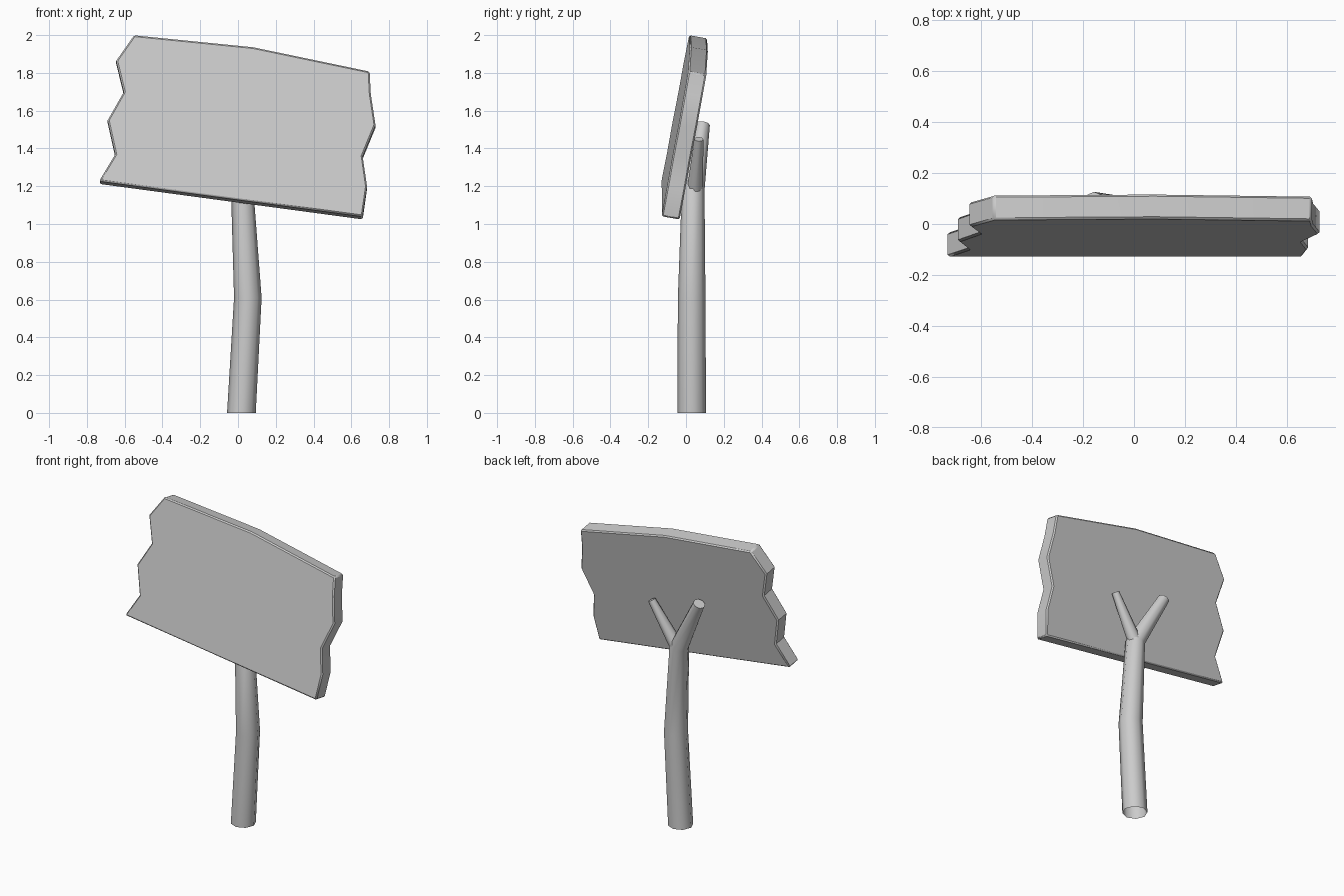
import bpy, bmesh, math
from mathutils import Vector

if "Cube" in bpy.data.objects:
    bpy.data.objects.remove(bpy.data.objects["Cube"])


def finish(bm, name, angle):
    bmesh.ops.recalc_face_normals(bm, faces=bm.faces[:])
    me = bpy.data.meshes.new(name)
    bm.to_mesh(me)
    bm.free()
    ob = bpy.data.objects.new(name, me)
    bpy.context.collection.objects.link(ob)
    bpy.ops.object.select_all(action='DESELECT')
    ob.select_set(True)
    bpy.context.view_layer.objects.active = ob
    bpy.ops.object.shade_smooth_by_angle(angle=math.radians(angle))
    return ob


def tube(name, rings, sides=8, cap_bottom=False):
    """Tapered log through rings of (centre, radius, ring normal)."""
    bm = bmesh.new()
    loops = []
    for c, r, n in rings:
        q = Vector((0, 0, 1)).rotation_difference(Vector(n))
        loops.append([bm.verts.new(Vector(c) + q @ Vector((
            r * math.cos(2 * math.pi * i / sides),
            r * math.sin(2 * math.pi * i / sides), 0)))
            for i in range(sides)])
    for a, b in zip(loops, loops[1:]):
        for i in range(sides):
            j = (i + 1) % sides
            bm.faces.new((a[i], a[j], b[j], b[i]))
    # slightly rounded tip
    top = bm.faces.new(loops[-1])
    r, n = rings[-1][1], Vector(rings[-1][2]).normalized()
    inner = bmesh.ops.inset_region(bm, faces=[top], thickness=r * 0.25)
    bmesh.ops.translate(bm, verts=top.verts[:], vec=n * r * 0.2)
    if cap_bottom:
        bm.faces.new(loops[0])
    return finish(bm, name, 50)


# Broken plank: jagged outline, leaning back
outline = [(-0.735, 1.228), (0.66, 1.04), (0.683, 1.2), (0.66, 1.36),
           (0.728, 1.525), (0.703, 1.69), (0.697, 1.808), (0.08, 1.937),
           (-0.55, 2.0), (-0.645, 1.865), (-0.605, 1.70), (-0.69, 1.55),
           (-0.65, 1.37)]
thick = Vector((0, 0.096, -0.017))
bm = bmesh.new()
front = [Vector((x, -0.13 + 0.184 * (z + 0.135 * x - 1.128), z)) for x, z in outline]
fv = [bm.verts.new(p) for p in front]
bv = [bm.verts.new(p + thick) for p in front]
bm.faces.new(fv)
bm.faces.new(bv[::-1])
for i in range(len(fv)):
    j = (i + 1) % len(fv)
    bm.faces.new((fv[i], bv[i], bv[j], fv[j]))
board = finish(bm, "sign_board", 35)
bev = board.modifiers.new("soft_edges", 'BEVEL')
bev.width = 0.008
bev.segments = 1
bev.limit_method = 'ANGLE'
bev.angle_limit = math.radians(50)

# Crooked post that bends into the thick branch
tube("post", [((0.018, 0.03, 0), 0.076, (0, 0, 1)),
              ((0.052, 0.03, 0.61), 0.073, (0, 0, 1)),
              ((0.022, 0.038, 1.18), 0.06, (-0.2, 0.05, 1)),
              ((-0.155, 0.088, 1.52), 0.038, (-0.45, 0.13, 0.9))])

# Thin side branch of the fork
tube("side_branch", [((0.015, 0.045, 1.15), 0.045, (0.5, 0.08, 0.9)),
                     ((0.20, 0.068, 1.445), 0.024, (0.5, 0.08, 0.9))],
     cap_bottom=True)
